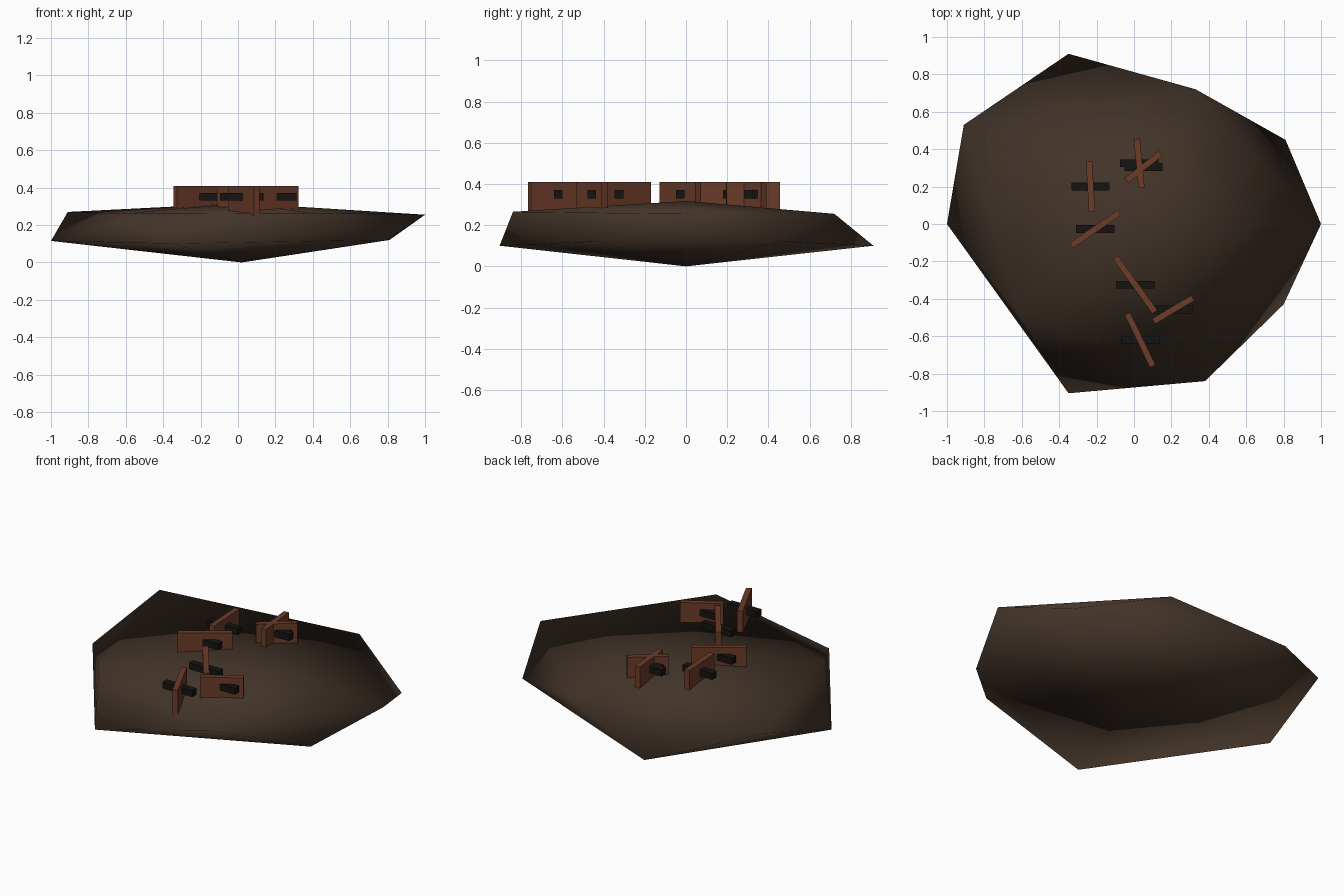
import bpy, math

if "Cube" in bpy.data.objects:
    bpy.data.objects.remove(bpy.data.objects["Cube"])


def material(name, color):
    m = bpy.data.materials.new(name)
    m.diffuse_color = (*color, 1)
    m.use_nodes = True
    m.node_tree.nodes["Principled BSDF"].inputs["Base Color"].default_value = m.diffuse_color
    return m


earth = material("earth", (0.055, 0.034, 0.022))
wood = material("wood", (0.15, 0.045, 0.022))
dark = material("dark", (0.008, 0.007, 0.006))

# Rough mound: a flattened icosahedron from two staggered rings and two poles
upper = [(1.0, 0.0, 0.255), (0.33, 0.72, 0.255), (-0.91, 0.53, 0.27),
         (-0.62, -0.48, 0.26), (0.38, -0.84, 0.265)]
lower = [(0.81, 0.45, 0.12), (-0.35, 0.91, 0.10), (-1.0, 0.0, 0.115),
         (-0.35, -0.905, 0.10), (0.80, -0.43, 0.12)]
verts = upper + lower + [(0.02, 0.0, 0.317), (0.02, 0.0, 0.0)]
faces = []
for i in range(5):
    j = (i + 1) % 5
    faces += [(10, i, j), (11, 5 + j, 5 + i), (i, 5 + i, j), (5 + i, 5 + j, j)]
mesh = bpy.data.meshes.new("mound")
mesh.from_pydata(verts, [], faces)
mesh.update()
mound = bpy.data.objects.new("mound", mesh)
bpy.context.collection.objects.link(mound)
mesh.materials.append(earth)
mesh.shade_smooth()


def box(name, center, size, angle, mat):
    bpy.ops.mesh.primitive_cube_add(size=1, location=center, rotation=(0, 0, angle))
    ob = bpy.context.object
    ob.name = name
    ob.scale = size
    ob.data.materials.append(mat)


# Upright planks, each pierced by a dark bar running along x
planks = [((0.015, 0.455), (0.04, 0.195)), ((-0.04, 0.232), (0.142, 0.377)),
          ((-0.24, 0.335), (-0.225, 0.065)), ((-0.335, -0.115), (-0.08, 0.06)),
          ((-0.098, -0.18), (0.112, -0.47)), ((0.105, -0.52), (0.315, -0.395)),
          ((-0.035, -0.48), (0.1, -0.76))]
for n, ((x0, y0), (x1, y1)) in enumerate(planks, 1):
    cx, cy = (x0 + x1) / 2, (y0 + y1) / 2
    length = math.hypot(x1 - x0, y1 - y0)
    angle = math.atan2(y1 - y0, x1 - x0)
    box(f"plank_{n}", (cx, cy, 0.325), (length, 0.033, 0.17), angle, wood)
    box(f"bar_{n}", (cx, cy, 0.35), (0.205, 0.042, 0.04), 0, dark)
